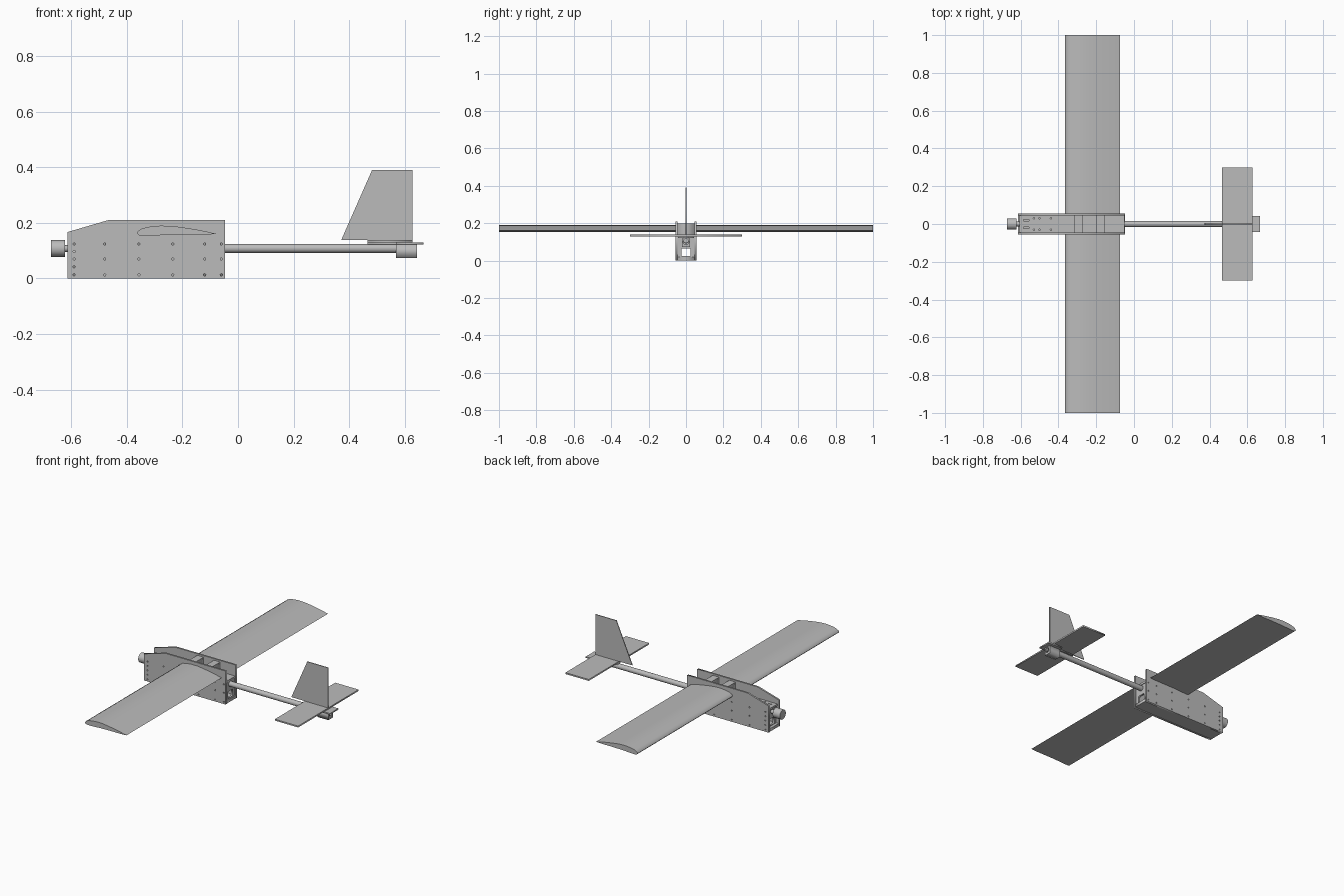
import bpy, bmesh, math
from mathutils import Matrix, Vector

if "Cube" in bpy.data.objects:
    bpy.data.objects.remove(bpy.data.objects["Cube"])

grey = bpy.data.materials.new("light_grey")
grey.use_nodes = True
COLOUR = (0.5, 0.5, 0.5, 1)
grey.diffuse_color = COLOUR
grey.node_tree.nodes["Principled BSDF"].inputs["Base Color"].default_value = COLOUR

# Local drawing planes: columns give the u, v and thickness directions
PLANES = {
    "xy": Matrix(((1, 0, 0), (0, 1, 0), (0, 0, 1))),
    "xz": Matrix(((1, 0, 0), (0, 0, -1), (0, 1, 0))),
    "yz": Matrix(((0, 0, 1), (1, 0, 0), (0, 1, 0))),
}


def finish(name, bm, smooth=False):
    mesh = bpy.data.meshes.new(name)
    bmesh.ops.remove_doubles(bm, verts=bm.verts, dist=1e-5)
    bmesh.ops.recalc_face_normals(bm, faces=bm.faces)
    bm.to_mesh(mesh)
    bm.free()
    mesh.materials.clear()
    mesh.materials.append(grey)
    obj = bpy.data.objects.new(name, mesh)
    bpy.context.collection.objects.link(obj)
    if smooth:
        bpy.ops.object.select_all(action="DESELECT")
        obj.select_set(True)
        bpy.context.view_layer.objects.active = obj
        bpy.ops.object.shade_smooth_by_angle(angle=math.radians(35))
    return obj


def plate(name, plane, outline, thick, at, holes=(), smooth=False):
    """Extruded flat profile with cut-out holes, centred on `at` along its normal."""
    curve = bpy.data.curves.new(name, "CURVE")
    curve.dimensions = "2D"
    curve.fill_mode = "BOTH"
    curve.extrude = thick / 2
    for loop in [outline, *holes]:
        spline = curve.splines.new("POLY")
        spline.points.add(len(loop) - 1)
        for p, (u, v) in zip(spline.points, loop):
            p.co = (u, v, 0, 1)
        spline.use_cyclic_u = True
    temp = bpy.data.objects.new(name + "_profile", curve)
    bpy.context.collection.objects.link(temp)
    bpy.context.view_layer.update()
    graph = bpy.context.evaluated_depsgraph_get()
    mesh = bpy.data.meshes.new_from_object(temp.evaluated_get(graph))
    bm = bmesh.new()
    bm.from_mesh(mesh)
    turn = PLANES[plane]
    bm.transform(turn.to_4x4())
    bmesh.ops.translate(bm, vec=turn.col[2] * at, verts=bm.verts)
    bpy.data.objects.remove(temp)
    bpy.data.curves.remove(curve)
    bpy.data.meshes.remove(mesh)
    return finish(name, bm, smooth)


def rect(u0, u1, v0, v1):
    return [(u0, v0), (u1, v0), (u1, v1), (u0, v1)]


def circle(u, v, r, n=12):
    return [(u + r * math.cos(i * math.tau / n), v + r * math.sin(i * math.tau / n))
            for i in range(n)]


def box(name, x0, x1, y0, y1, z0, z1):
    return plate(name, "xy", rect(x0, x1, y0, y1), z1 - z0, (z0 + z1) / 2)


def rod(name, x0, x1, z, r, inner=0):
    holes = [circle(0, z, inner, 32)] if inner else []
    return plate(name, "yz", circle(0, z, r, 32), x1 - x0, (x0 + x1) / 2, holes, True)


AXIS = 0.108
FRAMES = [-0.59, -0.48, -0.357, -0.235, -0.12, -0.06]

# Fuselage side walls with rows of bolt holes
side = [(-.614, 0), (-.047, 0), (-.047, .21), (-.467, .21), (-.614, .167)]
bolts = [circle(x, z, .004) for x in FRAMES for z in (.013, .07, .124)]
bolts += [circle(FRAMES[0], z, .004) for z in (.042, .097)]
for label, s in (("left", 1), ("right", -1)):
    plate(label + "_fuselage_wall", "xz", side, .011, s * .05, bolts)

# Floor and upper deck
box("floor", -.614, -.047, -.045, .045, .002, .02)
slots = [rect(-.585, -.555, s * .02 - .003, s * .02 + .003) for s in (1, -1)]
slots += [circle(x, s * .03, .004) for x in (-.53, -.5, -.44) for s in (1, -1)]
plate("deck", "xy", rect(-.605, -.05, -.045, .045), .012, .134, slots)

# Bulkheads with a square wiring opening
for i, x in enumerate(FRAMES):
    plate(f"bulkhead_{i + 1}", "yz", rect(-.045, .045, .019, .129), .012, x,
          [rect(-.024, .024, .024, .066)])

# Blocks between the wing roots
for i, x in enumerate((-.292, -.177)):
    box(f"wing_block_{i + 1}", x - .022, x + .022, -.045, .045, .139, .2)

# Cambered wing halves
airfoil = [(-.364, .163), (-.36, .171), (-.345, .18), (-.32, .186), (-.28, .19),
           (-.24, .189), (-.2, .184), (-.15, .176), (-.11, .168), (-.075, .16),
           (-.12, .158), (-.18, .158), (-.25, .157), (-.31, .154), (-.345, .153),
           (-.358, .156)]
for label, s in (("left", 1), ("right", -1)):
    plate(label + "_wing", "xz", airfoil, .953, s * .5235, smooth=True)

# Motor and its shaft
rod("motor", -.673, -.623, AXIS, .03)
rod("motor_shaft", -.63, -.59, AXIS, .012)

# Tail boom
rod("tail_boom", -.125, .644, AXIS, .016, .012)

# Tail mount, stabiliser and fin
plate("boom_clamp", "yz", rect(-.022, .022, .074, .122), .075, .6065,
      [circle(0, AXIS - .006, .0155, 24)])
box("tail_mount_plate", .466, .668, -.016, .016, .122, .13)
box("tail_mount_end", .569, .668, -.042, .042, .122, .13)
box("stabiliser", .466, .628, -.3, .3, .13, .139)
plate("fin", "xz", [(.372, .139), (.628, .139), (.628, .391), (.483, .391)], .005, 0)
